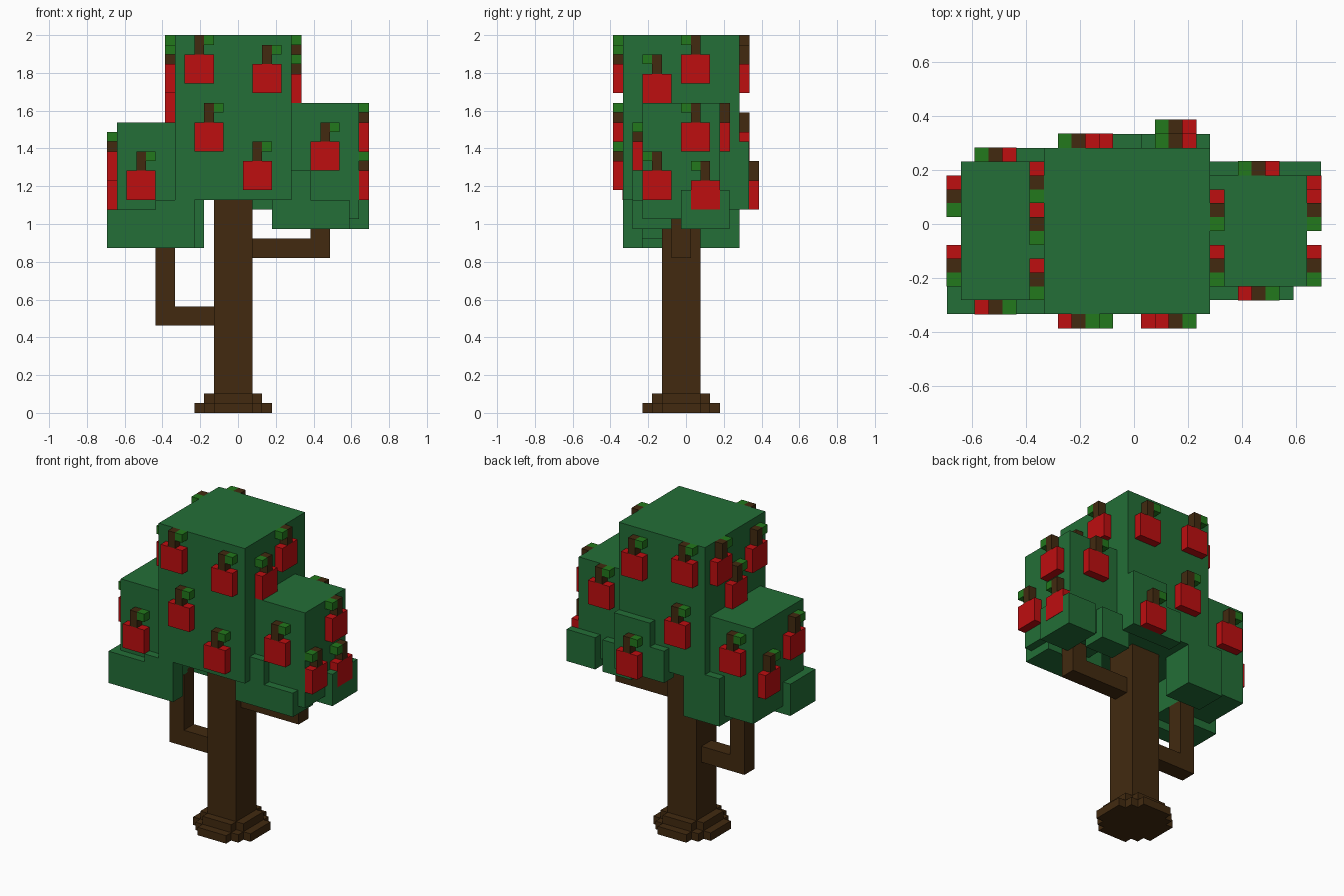
import bpy, bmesh

cube = bpy.data.objects.get("Cube")
if cube:
    bpy.data.objects.remove(cube, do_unlink=True)

U = 2 / 39                    # block size
OFF = (13.5, 7.5, 0)          # grid point that sits on the origin


def material(name, rgb):
    m = bpy.data.materials.new(name)
    m.use_nodes = True
    m.diffuse_color = (*rgb, 1)
    bsdf = m.node_tree.nodes["Principled BSDF"]
    bsdf.inputs["Base Color"].default_value = (*rgb, 1)
    bsdf.inputs["Roughness"].default_value = 0.9
    return m


BARK = material("bark_brown", (0.054, 0.023, 0.005))
FOLIAGE = material("foliage_green", (0.0168, 0.156, 0.038))
RED = material("apple_red", (0.515, 0.0044, 0.0052))
LEAF = material("leaf_green", (0.016, 0.188, 0.0116))


def blocks(name, boxes, mats):
    """One object from boxes (x0, x1, y0, y1, z0, z1[, material index]) in block units."""
    bm = bmesh.new()
    for b in boxes:
        verts = bmesh.ops.create_cube(bm, size=1)["verts"]
        for v in verts:
            for i in range(3):
                lo, hi = b[2 * i], b[2 * i + 1]
                v.co[i] = ((lo if v.co[i] < 0 else hi) - OFF[i]) * U
        if len(b) > 6:
            for f in {f for v in verts for f in v.link_faces}:
                f.material_index = b[6]
    me = bpy.data.meshes.new(name)
    bm.to_mesh(me)
    bm.free()
    for m in mats:
        me.materials.append(m)
    ob = bpy.data.objects.new(name, me)
    bpy.context.collection.objects.link(ob)
    return ob


# Trunk, stepped root flare and the two bent branches
blocks("trunk", [(11, 15, 5, 9, 0, 22.5)], [BARK])
blocks("root_flare", [
    (9, 17, 5, 9, 0, 1), (10, 16, 4, 10, 0, 1), (11, 15, 3, 11, 0, 1),
    (10, 16, 5, 9, 1, 2), (11, 15, 4, 10, 1, 2)], [BARK])
blocks("right_branch", [(5, 11, 6, 8, 9, 11), (5, 7, 6, 8, 11, 18.5)], [BARK])
blocks("left_branch", [(15, 23, 6, 8, 16, 18), (21, 23, 6, 8, 18, 20.5)], [BARK])

# Foliage masses with their smaller clumps
blocks("main_crown", [
    (7, 19, 1, 13, 22, 39),
    (14, 19, 12, 14, 21, 28), (12, 19, 12, 14, 21, 25)], [FOLIAGE])
blocks("right_crown", [
    (1, 7, 2, 12, 18, 30),
    (0, 9, 1, 3, 17, 21), (5, 9, 1, 3, 17, 22), (0, 4, 1, 6, 17, 21),
    (5, 10, 9, 13, 17, 23)], [FOLIAGE])
blocks("left_crown", [
    (19, 26, 3, 11, 20, 32),
    (17, 25, 2, 6, 19, 22), (17, 21, 2, 6, 19, 25),
    (23, 27, 7, 12, 19, 23), (18, 22, 9, 12, 19, 23)], [FOLIAGE])


def apple(name, side, plane, a, z):
    """Flat apple with stem and leaf, one block proud of a crown face.
    a is its low edge along the face and z its bottom."""
    axis, sign = side
    lo, hi = (plane, plane + 1.04) if sign > 0 else (plane - 1.04, plane)
    leaf = a + 2 if side == ("y", -1) else a
    boxes = []
    for a0, a1, z0, z1, mat in ((a, a + 3, z, z + 3, 0),
                                (a + 1, a + 2, z + 3, z + 5, 1),
                                (leaf, leaf + 1, z + 4, z + 5, 2)):
        span = (lo, hi, a0, a1) if axis == "x" else (a0, a1, lo, hi)
        boxes.append((*span, z0, z1, mat))
    blocks(name, boxes, [RED, BARK, LEAF])


# Apples per crown face: side, face plane, (low edge, bottom) pairs
FACES = [
    ("main_front", ("y", -1), 1, [(8, 34), (15, 33), (9, 27), (14, 23)]),
    ("main_back", ("y", 1), 13, [(15, 33), (8, 34), (9, 26)]),
    ("clump_back", ("y", 1), 14, [(15, 21)]),
    ("main_left", ("x", 1), 19, [(7, 34), (3, 32)]),
    ("main_right", ("x", -1), 7, [(9, 34), (6, 30), (2, 33)]),
    ("right_crown_front", ("y", -1), 2, [(2, 22)]),
    ("right_crown_back", ("y", 1), 12, [(2, 24)]),
    ("right_crown_side", ("x", -1), 1, [(8, 21), (3, 24)]),
    ("left_crown_front", ("y", -1), 3, [(21, 25)]),
    ("left_crown_back", ("y", 1), 11, [(21, 27)]),
    ("left_crown_side", ("x", 1), 26, [(7, 27), (3, 22), (8, 21)]),
]
for label, side, plane, spots in FACES:
    for n, (a, z) in enumerate(spots, 1):
        apple(f"{label}_apple_{n}", side, plane, a, z)
